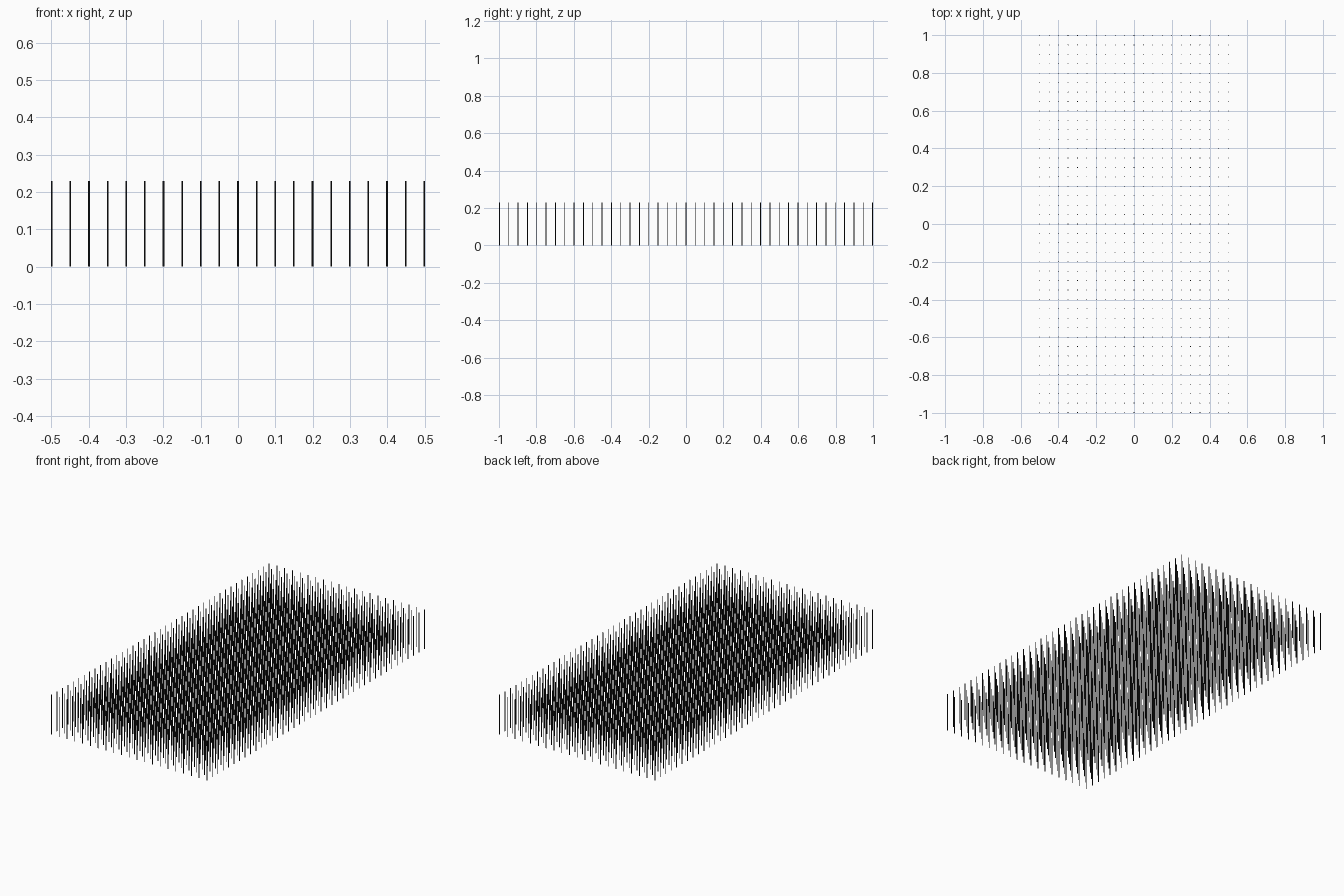
import bpy

if "Cube" in bpy.data.objects:
    bpy.data.objects.remove(bpy.data.objects["Cube"])

RADIUS = 0.0022
HEIGHT = 0.23
COLUMNS, ROWS = 21, 41
STEP = (2.0 - 2 * RADIUS) / (ROWS - 1)

# One thin upright rod at the front left corner
bpy.ops.mesh.primitive_cylinder_add(
    vertices=8, radius=RADIUS, depth=HEIGHT,
    location=(-STEP * (COLUMNS - 1) / 2, -STEP * (ROWS - 1) / 2, HEIGHT / 2))
rods = bpy.context.object
rods.name = "rod_field"
bpy.ops.object.shade_smooth_by_angle()

# Repeat it across and back to fill the field
for name, count, offset in (("columns", COLUMNS, (STEP, 0, 0)),
                            ("rows", ROWS, (0, STEP, 0))):
    array = rods.modifiers.new(name, 'ARRAY')
    array.count = count
    array.use_relative_offset = False
    array.use_constant_offset = True
    array.constant_offset_displace = offset

# Near-black finish
dark = bpy.data.materials.new("dark_rod")
dark.diffuse_color = (0.015, 0.015, 0.015, 1)
dark.use_nodes = True
dark.node_tree.nodes["Principled BSDF"].inputs["Base Color"].default_value = dark.diffuse_color
rods.data.materials.append(dark)
